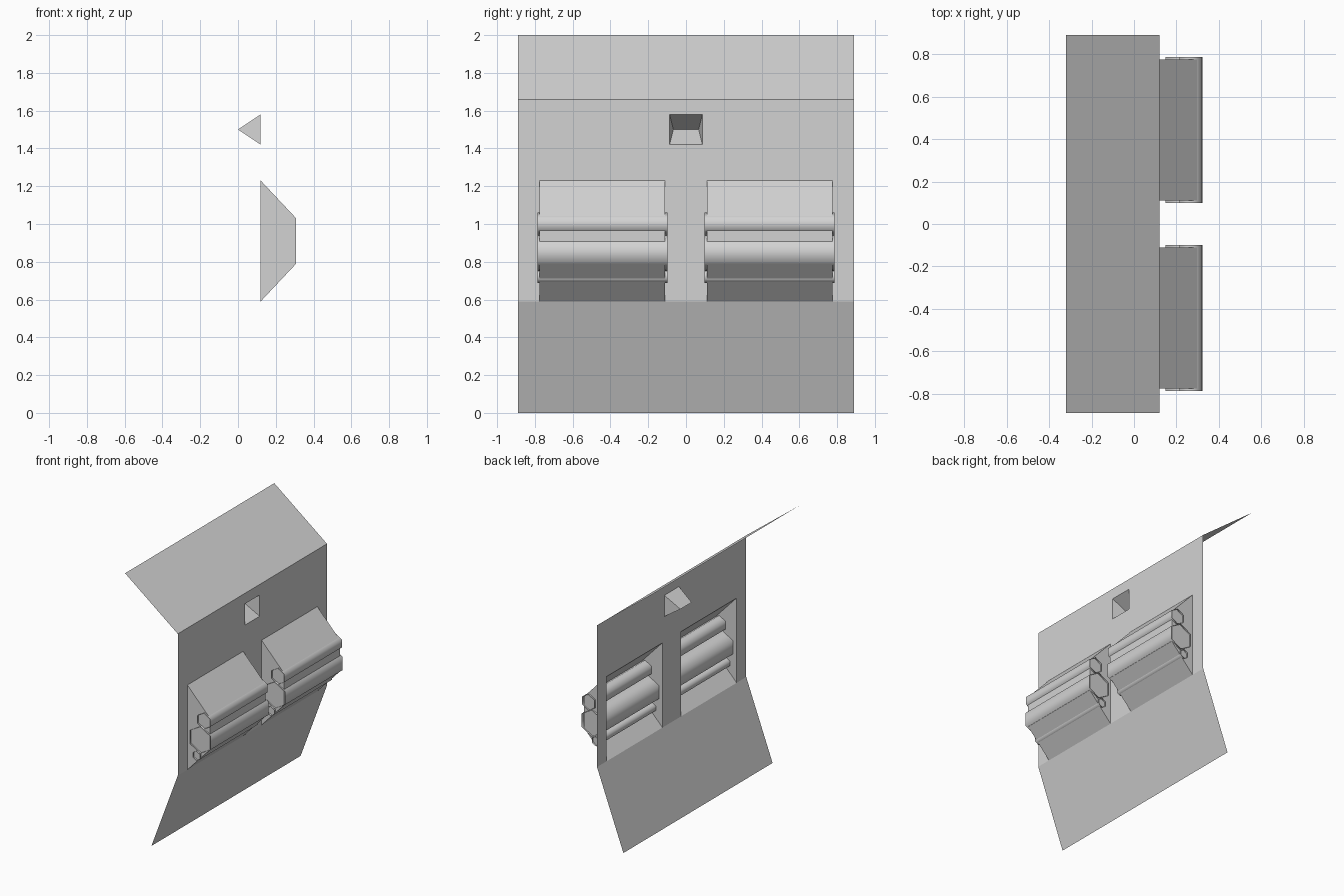
import bpy
import math

cube = bpy.data.objects.get("Cube")
if cube:
    bpy.data.objects.remove(cube, do_unlink=True)

grey = bpy.data.materials.new("plain grey")
grey.use_nodes = True
colour = (0.65, 0.65, 0.65, 1)
grey.diffuse_color = colour
grey.node_tree.nodes["Principled BSDF"].inputs["Base Color"].default_value = colour

HALF = 0.89          # half width of the facade
WALL = 0.12          # x of the upright wall
FOLD, EAVE = 0.59, 1.66
BAY_IN, BAY_OUT, BAY_TOP = 0.11, 0.775, 1.23


def make(name, verts, faces, smooth=False):
    mesh = bpy.data.meshes.new(name)
    mesh.from_pydata(verts, [], faces)
    mesh.materials.append(grey)
    for poly in mesh.polygons:
        poly.use_smooth = smooth
    mesh.update()
    obj = bpy.data.objects.new(name, mesh)
    bpy.context.collection.objects.link(obj)
    return obj


def sweep(name, profile, y0, y1, closed=False, caps=False, smooth=False):
    """Run an (x, z) profile along y."""
    n = len(profile)
    verts = [(x, y, z) for y in (y0, y1) for x, z in profile]
    faces = [(i, (i + 1) % n, n + (i + 1) % n, n + i)
             for i in range(n if closed else n - 1)]
    if caps:
        faces += [tuple(reversed(range(n))), tuple(range(n, 2 * n))]
    return make(name, verts, faces, smooth)


# Upright wall, a grid of panels with openings left out
ys = [-HALF, -BAY_OUT, -BAY_IN, -0.087, 0.087, BAY_IN, BAY_OUT, HALF]
zs = [FOLD, BAY_TOP, 1.42, 1.58, EAVE]
openings = {(1, 0), (5, 0), (3, 2)}
cols = len(ys)
make("wall", [(WALL, y, z) for z in zs for y in ys],
     [(r * cols + c, r * cols + c + 1, (r + 1) * cols + c + 1, (r + 1) * cols + c)
      for r in range(len(zs) - 1) for c in range(cols - 1)
      if (c, r) not in openings])

# Sloping panels above and below the wall
sweep("roof_slope", [(-0.32, 2), (WALL, EAVE)], -HALF, HALF)
sweep("lower_slope", [(WALL, FOLD), (-0.10, 0)], -HALF, HALF)

# Wedge-shaped recess tapering to a level ridge
a, b = 0.087, 0.067
make("wedge_recess",
     [(WALL, -a, 1.42), (WALL, a, 1.42), (WALL, a, 1.58), (WALL, -a, 1.58),
      (0, -b, 1.5), (0, b, 1.5)],
     [(0, 1, 5, 4), (4, 5, 2, 3), (0, 4, 3), (1, 2, 5)])

# Two bays, open at the back, each crossed by three open hexagonal tubes
bay_profile = [(WALL, BAY_TOP), (0.308, 1.03), (0.308, 0.79), (WALL, FOLD)]
tubes = {"upper": (0.265, 1.0, 0.06),
         "middle": (0.236, 0.85, 0.1),
         "lower": (0.205, 0.722, 0.035)}
for side, y0, y1 in (("right", -BAY_OUT, -BAY_IN), ("left", BAY_IN, BAY_OUT)):
    sweep(side + "_bay", bay_profile, y0, y1, caps=True)
    for part, (cx, cz, radius) in tubes.items():
        ring = [(cx + radius * math.sin(k * math.pi / 3),
                 cz + radius * math.cos(k * math.pi / 3)) for k in range(6)]
        sweep(f"{side}_{part}_tube", ring, y0 - 0.012, y1 + 0.012,
              closed=True, smooth=True)
